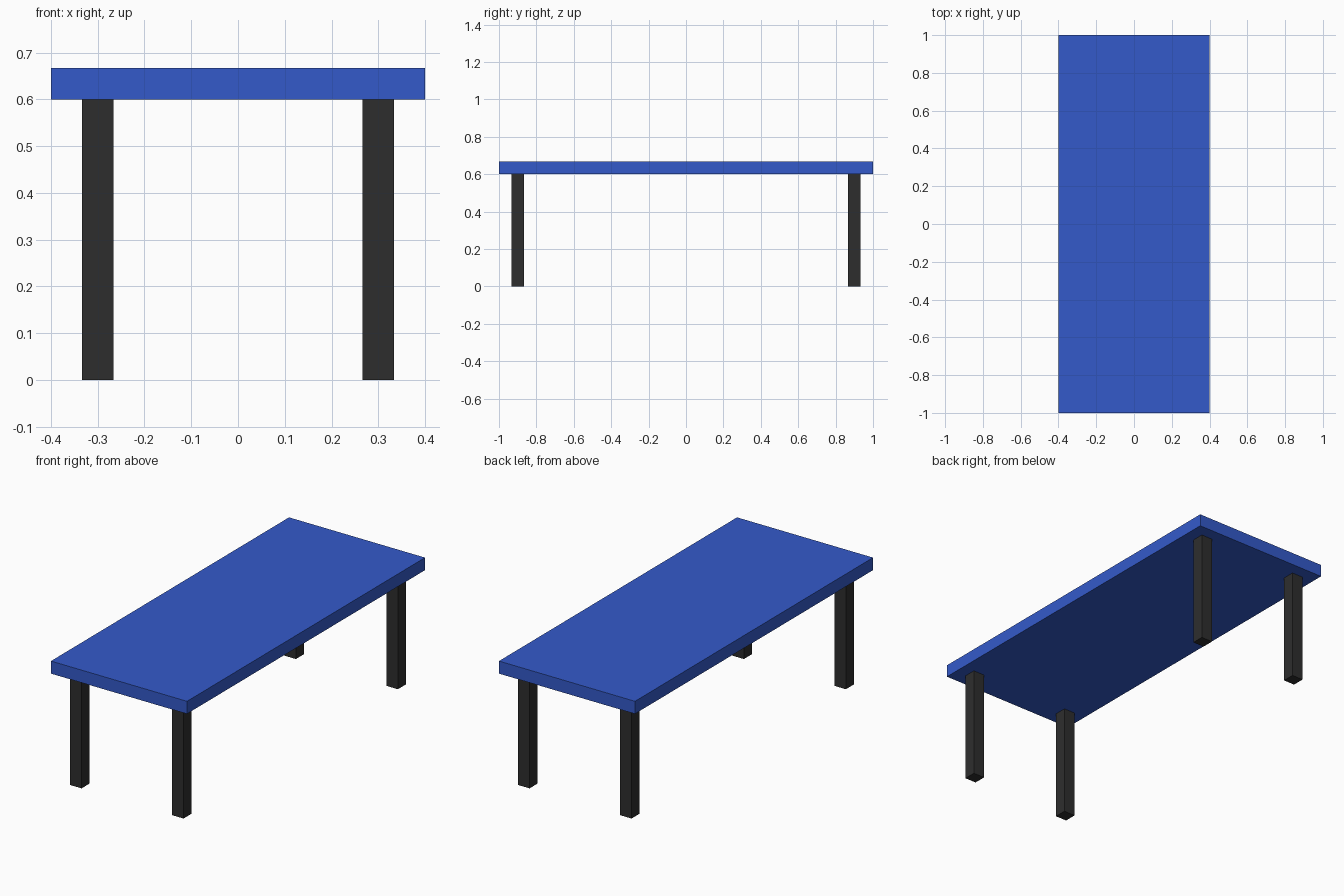
import bpy

if "Cube" in bpy.data.objects:
    bpy.data.objects.remove(bpy.data.objects["Cube"])


def material(name, rgb):
    m = bpy.data.materials.new(name)
    m.diffuse_color = (*rgb, 1.0)
    m.use_nodes = True
    m.node_tree.nodes["Principled BSDF"].inputs["Base Color"].default_value = m.diffuse_color
    return m


def box(name, center, size, mat):
    bpy.ops.mesh.primitive_cube_add(size=1, location=center)
    ob = bpy.context.object
    ob.name = name
    ob.scale = size
    bpy.ops.object.transform_apply(location=False, rotation=False, scale=True)
    ob.data.materials.append(mat)
    return ob


blue = material("blue", (0.034, 0.102, 0.59))
black = material("charcoal", (0.027, 0.027, 0.027))

LEG_H = 0.6
TOP_T = 0.0667
LEG_W = 0.0667

# Table top
box("table_top", (0, 0, LEG_H + TOP_T / 2), (0.8, 2.0, TOP_T), blue)

# Four square legs
for y, end in ((-0.9, "front"), (0.9, "back")):
    for x, side in ((-0.3, "left"), (0.3, "right")):
        box(f"{end}_{side}_leg", (x, y, LEG_H / 2), (LEG_W, LEG_W, LEG_H), black)
